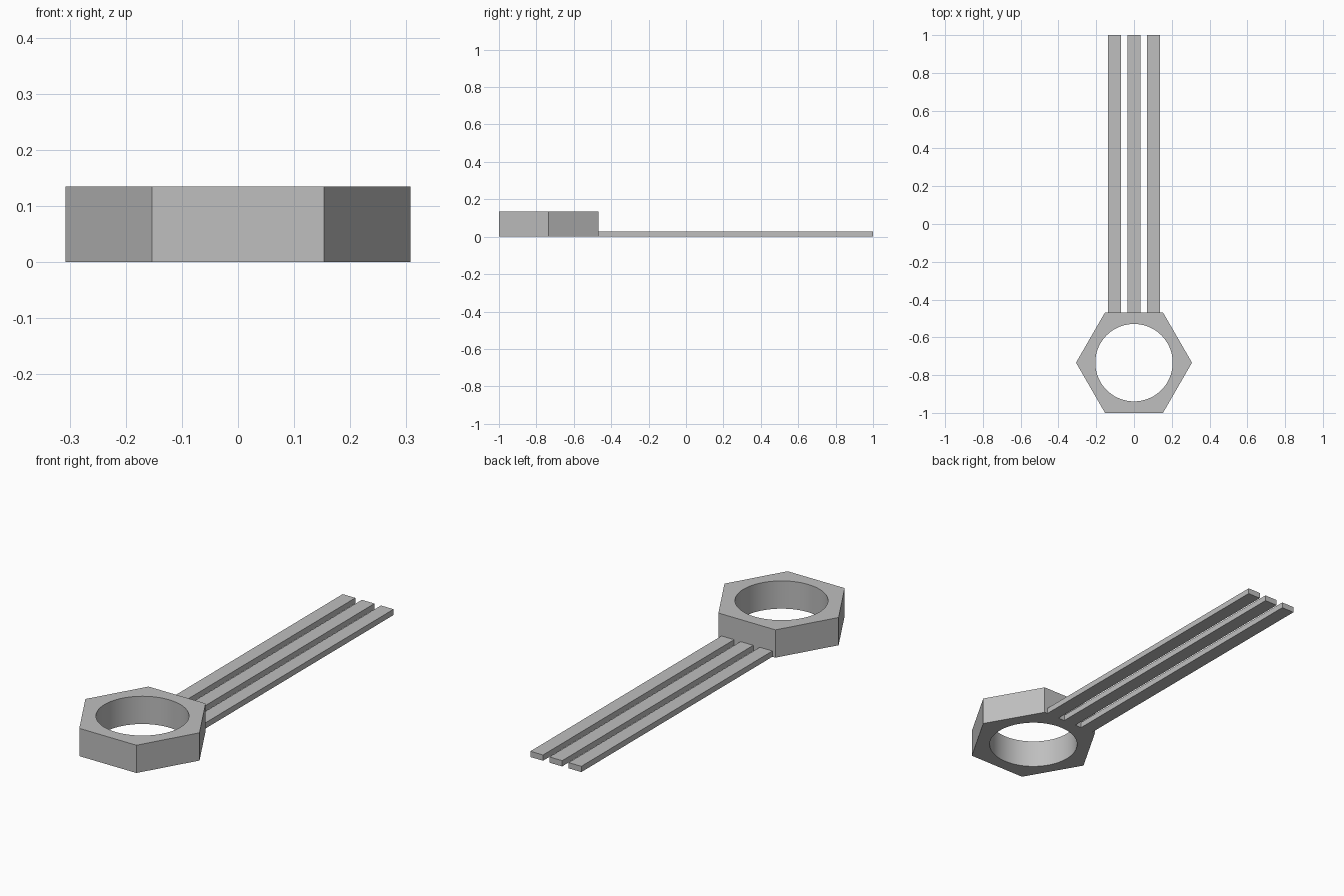
import bpy, bmesh
from math import pi, cos, sin, radians

cube = bpy.data.objects.get("Cube")
if cube:
    bpy.data.objects.remove(cube, do_unlink=True)

grey = bpy.data.materials.new("plain grey")
grey.use_nodes = True
colour = (0.52, 0.52, 0.52, 1)
grey.diffuse_color = colour
grey.node_tree.nodes["Principled BSDF"].inputs["Base Color"].default_value = colour

HEIGHT = 0.135
RADIUS = 0.307                      # hexagon corner radius
APOTHEM = RADIUS * cos(pi / 6)
HOLE = 0.205
CENTRE_Y = APOTHEM - 1
SEGMENTS = 72


def add_object(name, bm):
    bmesh.ops.recalc_face_normals(bm, faces=bm.faces)
    mesh = bpy.data.meshes.new(name)
    bm.to_mesh(mesh)
    bm.free()
    mesh.materials.append(grey)
    obj = bpy.data.objects.new(name, mesh)
    bpy.context.collection.objects.link(obj)
    return obj


def hex_radius(a):
    return APOTHEM / cos(a % (pi / 3) - pi / 6)


# Hexagonal ring: sweep a four-corner section round the hole
bm = bmesh.new()
sections = []
for i in range(SEGMENTS):
    a = 2 * pi * i / SEGMENTS
    outer = hex_radius(a)
    corners = [(outer, 0), (outer, HEIGHT), (HOLE, HEIGHT), (HOLE, 0)]
    sections.append([bm.verts.new((r * cos(a), r * sin(a), z)) for r, z in corners])
for i, here in enumerate(sections):
    after = sections[(i + 1) % SEGMENTS]
    for j in range(4):
        k = (j + 1) % 4
        bm.faces.new((here[j], after[j], after[k], here[k]))
ring = add_object("hexagonal_ring", bm)
ring.location.y = CENTRE_Y

bpy.ops.object.select_all(action='DESELECT')
ring.select_set(True)
bpy.context.view_layer.objects.active = ring
bpy.ops.object.shade_smooth_by_angle(angle=radians(30))

# Three flat prongs running back from the ring
WIDTH, THICK = 0.068, 0.028
start = CENTRE_Y + APOTHEM
for name, x in (("right_prong", -0.103), ("middle_prong", 0), ("left_prong", 0.103)):
    bm = bmesh.new()
    bmesh.ops.create_cube(bm, size=1)
    bmesh.ops.scale(bm, vec=(WIDTH, 1 - start, THICK), verts=bm.verts)
    prong = add_object(name, bm)
    prong.location = (x, (1 + start) / 2, THICK / 2)
